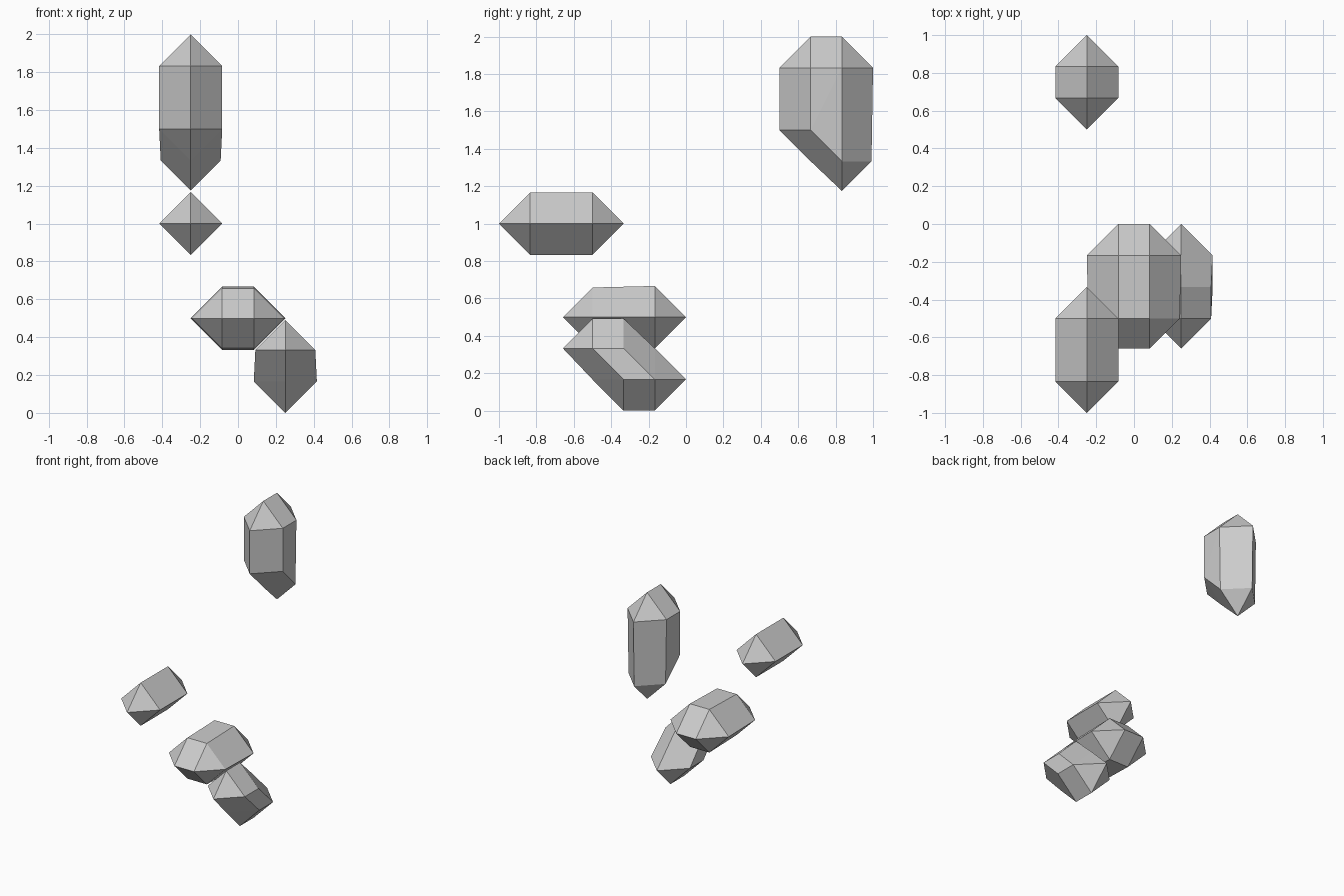
import bpy
import bmesh
from mathutils import Vector

cube = bpy.data.objects.get("Cube")
if cube:
    bpy.data.objects.remove(cube, do_unlink=True)

CELL = 1 / 6      # spacing of the crystal lattice
FULL = 1.0        # tip reach, in cells
SHORT = 0.95      # slightly blunted tips

# One plain grey for every crystal
grey = bpy.data.materials.new("stone_grey")
grey.use_nodes = True
colour = (0.6, 0.6, 0.6, 1)
grey.diffuse_color = colour
grey.node_tree.nodes["Principled BSDF"].inputs["Base Color"].default_value = colour


def crystal(name, centres):
    """Convex crystal wrapped around octahedra placed at lattice points."""
    bm = bmesh.new()
    for x, y, z, reach in centres:
        for axis in range(3):
            for sign in (-1, 1):
                tip = Vector((x, y, z))
                tip[axis] += sign * reach
                bm.verts.new(tip * CELL)
    bmesh.ops.remove_doubles(bm, verts=bm.verts, dist=0.0001)
    hull = bmesh.ops.convex_hull(bm, input=bm.verts)
    inside = {g for g in hull["geom_interior"] + hull["geom_unused"]
              if isinstance(g, bmesh.types.BMVert)}
    bmesh.ops.delete(bm, geom=list(inside), context="VERTS")
    bmesh.ops.dissolve_limit(bm, angle_limit=0.01, verts=bm.verts, edges=bm.edges)
    bmesh.ops.recalc_face_normals(bm, faces=bm.faces)
    mesh = bpy.data.meshes.new(name)
    bm.to_mesh(mesh)
    bm.free()
    mesh.materials.append(grey)
    bpy.context.collection.objects.link(bpy.data.objects.new(name, mesh))


# Tall upright crystal at the back, with a slanted foot
crystal("upper_crystal", [(-1.5, 4, 9, FULL), (-1.5, 4, 11, FULL),
                          (-1.5, 5, 8, SHORT), (-1.5, 5, 11, FULL)])

# Small crystal lying front to back
crystal("front_crystal", [(-1.5, -5, 6, FULL), (-1.5, -3, 6, FULL)])

# Broad flat crystal in the middle
crystal("middle_crystal", [(x, y, 3, FULL if y == -1 else SHORT)
                           for x in (-0.5, 0.5) for y in (-3, -1)])

# Slanted crystal at the bottom
crystal("lower_crystal", [(1.5, -3, 2, SHORT), (1.5, -2, 2, SHORT),
                          (1.5, -2, 1, FULL), (1.5, -1, 1, FULL)])
